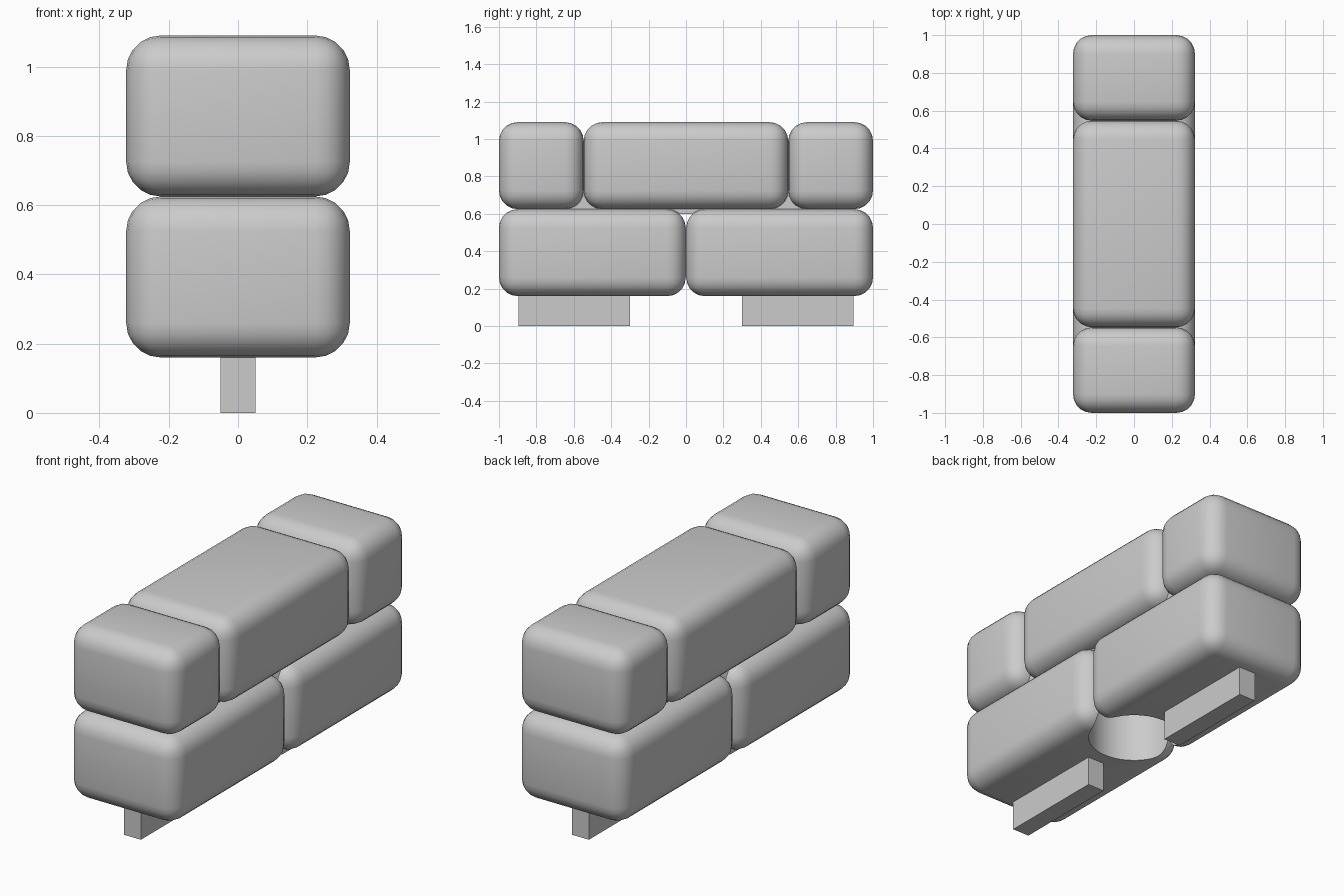
import bpy
import bmesh
import math
from mathutils import Matrix, Vector

default_cube = bpy.data.objects.get("Cube")
if default_cube:
    bpy.data.objects.remove(default_cube, do_unlink=True)

stone = bpy.data.materials.new("stone_grey")
stone.use_nodes = True
grey = (0.6, 0.6, 0.6, 1)
stone.diffuse_color = grey
stone.node_tree.nodes["Principled BSDF"].inputs["Base Color"].default_value = grey


def add_object(name, bm):
    mesh = bpy.data.meshes.new(name)
    bm.to_mesh(mesh)
    bm.free()
    obj = bpy.data.objects.new(name, mesh)
    mesh.materials.append(stone)
    bpy.context.collection.objects.link(obj)
    return obj


def box(name, low, high, rounding=0):
    low, high = Vector(low), Vector(high)
    bm = bmesh.new()
    bmesh.ops.create_cube(bm, size=1)
    bmesh.ops.scale(bm, vec=high - low, verts=bm.verts)
    bmesh.ops.translate(bm, vec=(low + high) / 2, verts=bm.verts)
    if rounding:
        bmesh.ops.bevel(bm, geom=bm.edges[:], offset=rounding, segments=5,
                        profile=0.5, affect='EDGES')
    return add_object(name, bm)


def activate(obj):
    bpy.ops.object.select_all(action='DESELECT')
    obj.select_set(True)
    bpy.context.view_layer.objects.active = obj


half_width, bottom, middle, top = 0.323, 0.16, 0.625, 1.09
radius = 0.1


def brick(name, y0, y1, z0, z1):
    return box(name, (-half_width, y0, z0), (half_width, y1, z1), radius)


# Two courses of rounded bricks
joint = 0.547
lower = [brick("lower_brick_front", -1, 0, bottom, middle),
         brick("lower_brick_back", 0, 1, bottom, middle)]
upper = [brick("upper_brick_front", -1, -joint, middle, top),
         brick("upper_brick_middle", -joint, joint, middle, top),
         brick("upper_brick_back", joint, 1, middle, top)]

# Mortar core recessed behind the joints
core = box("mortar_core", (radius - half_width, radius - 1, bottom + radius),
           (half_width - radius, 1 - radius, top - radius))

# Feet
for side, label in ((-1, "front"), (1, "back")):
    ys = sorted((side * 0.3, side * 0.895))
    box("foot_" + label, (-0.05, ys[0], 0), (0.05, ys[1], bottom + 0.01))

# Round socket cut up from the underside
bm = bmesh.new()
bmesh.ops.create_cone(bm, cap_ends=True, segments=48, radius1=0.23, radius2=0.23,
                      depth=0.6, matrix=Matrix.Translation((0, 0, 0.3)))
cutter = add_object("socket_cutter", bm)
cutter.hide_render = True
for obj in lower + [core]:
    activate(obj)
    cut = obj.modifiers.new("socket", 'BOOLEAN')
    cut.operation = 'DIFFERENCE'
    cut.solver = 'EXACT'
    cut.object = cutter
    bpy.ops.object.modifier_apply(modifier=cut.name)
bpy.data.objects.remove(cutter, do_unlink=True)

# Smooth shading with sharp rims
for obj in lower + upper + [core]:
    activate(obj)
    bpy.ops.object.shade_smooth_by_angle(angle=math.radians(35))
